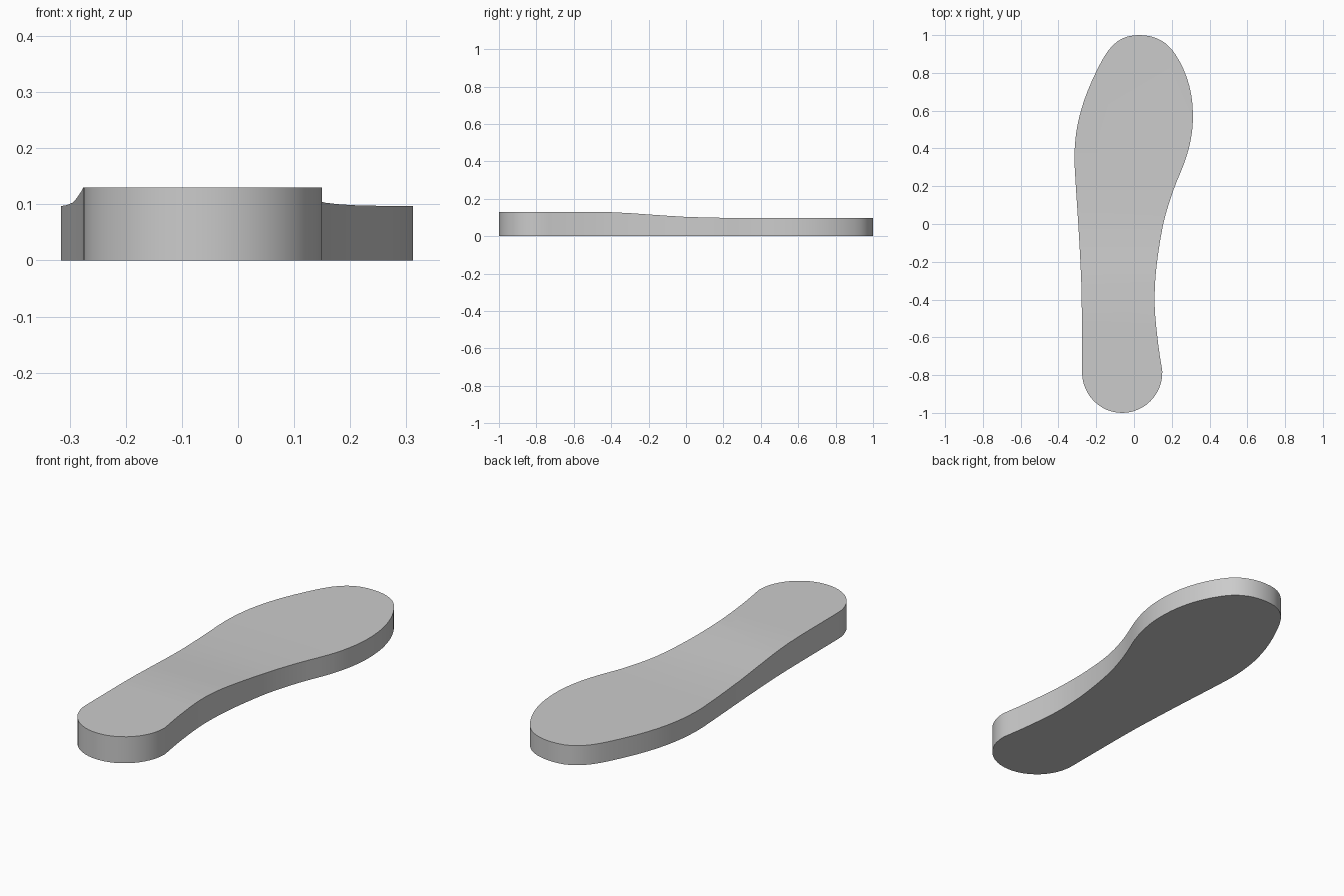
import bpy, bmesh, math
from mathutils import Vector

if "Cube" in bpy.data.objects:
    bpy.data.objects.remove(bpy.data.objects["Cube"])

# Outline control points: inner heel corner, around the toe, to outer heel corner
SIDE = [(0.15, -0.78), (0.13, -0.65), (0.112, -0.48), (0.11, -0.35), (0.122, -0.2),
        (0.155, 0.0), (0.205, 0.17), (0.265, 0.32), (0.297, 0.43), (0.312, 0.55),
        (0.302, 0.69), (0.262, 0.82), (0.195, 0.93), (0.12, 0.983), (0.03, 1.0),
        (-0.06, 0.983), (-0.135, 0.92), (-0.203, 0.80), (-0.262, 0.66), (-0.30, 0.52),
        (-0.315, 0.38), (-0.311, 0.25), (-0.295, 0.0), (-0.284, -0.2),
        (-0.277, -0.4), (-0.275, -0.79)]
# Thickness along the length: thick heel ramping down to the toe
HEIGHT = [(-1.0, 0.13), (-0.5, 0.13), (-0.4, 0.128), (-0.3, 0.123), (-0.2, 0.116),
          (-0.1, 0.109), (0.0, 0.103), (0.1, 0.1), (0.2, 0.098), (0.35, 0.097), (1.0, 0.096)]


def smooth_path(pts, steps):
    """Catmull-Rom curve through the points."""
    p = [Vector(q) for q in pts]
    p = [2 * p[0] - p[1]] + p + [2 * p[-1] - p[-2]]
    out = []
    for a, b, c, d in zip(p, p[1:], p[2:], p[3:]):
        for i in range(steps):
            t = i / steps
            out.append(0.5 * (2 * b + (c - a) * t + (2 * a - 5 * b + 4 * c - d) * t * t
                              + (3 * b - a - 3 * c + d) * t ** 3))
    return out + [p[-2]]


def height(y):
    for (y0, z0), (y1, z1) in zip(HEIGHT, HEIGHT[1:]):
        if y <= y1:
            return z0 + (z1 - z0) * (y - y0) / (y1 - y0)
    return HEIGHT[-1][1]


outline = smooth_path(SIDE, 3)

# Rounded heel closes the outline
for i in range(1, 24):
    a = math.pi * (1 + i / 24)
    outline.append(Vector((-0.0625 + 0.2125 * math.cos(a), -0.785 + 0.215 * math.sin(a))))

# Flat sole, extruded up, then cut crosswise so the top can follow the ramp
bm = bmesh.new()
base = bm.faces.new([bm.verts.new((p.x, p.y, 0)) for p in outline])
top = bmesh.ops.extrude_face_region(bm, geom=[base], use_keep_orig=True)["geom"]
bmesh.ops.translate(bm, vec=(0, 0, 0.1), verts=[v for v in top if isinstance(v, bmesh.types.BMVert)])
for y, _ in HEIGHT[1:-1]:
    bmesh.ops.bisect_plane(bm, geom=bm.verts[:] + bm.edges[:] + bm.faces[:],
                           plane_co=(0, y, 0), plane_no=(0, 1, 0), dist=1e-5)
for v in bm.verts:
    if v.co.z > 0.05:
        v.co.z = height(v.co.y)
bmesh.ops.recalc_face_normals(bm, faces=bm.faces[:])

mesh = bpy.data.meshes.new("shoe_sole")
bm.to_mesh(mesh)
bm.free()
sole = bpy.data.objects.new("shoe_sole", mesh)
bpy.context.collection.objects.link(sole)
bpy.context.view_layer.objects.active = sole
sole.select_set(True)
bpy.ops.object.shade_smooth_by_angle(angle=math.radians(30))
